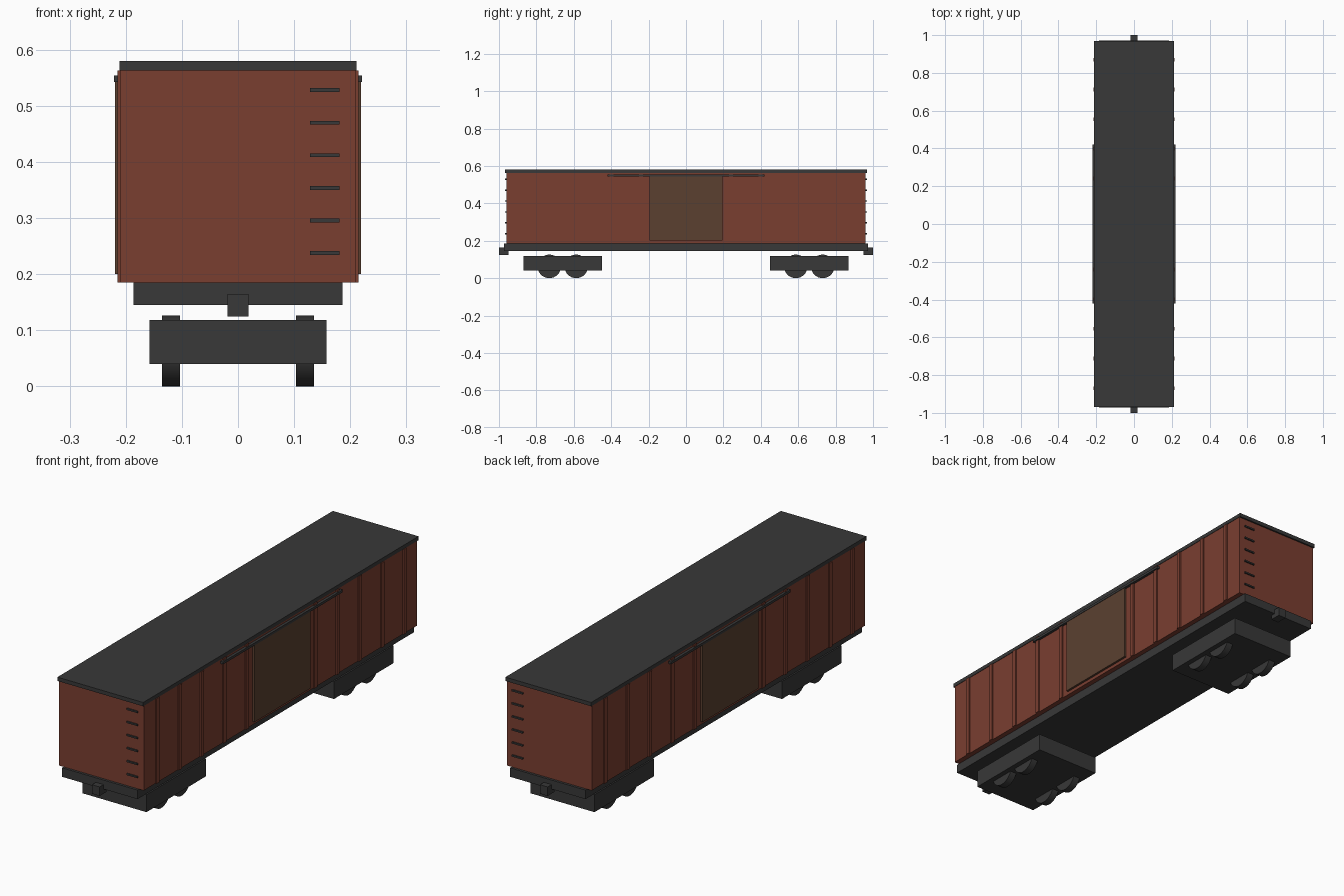
import bpy
import math

if "Cube" in bpy.data.objects:
    bpy.data.objects.remove(bpy.data.objects["Cube"])


def material(name, srgb):
    # convert 0-255 sRGB to linear
    lin = [((c / 255 + 0.055) / 1.055) ** 2.4 for c in srgb]
    m = bpy.data.materials.new(name)
    m.diffuse_color = (*lin, 1.0)
    m.use_nodes = True
    m.node_tree.nodes["Principled BSDF"].inputs["Base Color"].default_value = m.diffuse_color
    return m


RED = material("oxide_red", (122, 62, 48))
DARK = material("dark_grey", (56, 56, 56))
BROWN = material("door_brown", (91, 64, 48))


def box(name, x, y, z, mat):
    """Box from (min, max) ranges on each axis."""
    bpy.ops.mesh.primitive_cube_add(size=1, location=[(a + b) / 2 for a, b in (x, y, z)])
    ob = bpy.context.object
    ob.name = name
    ob.scale = [b - a for a, b in (x, y, z)]
    bpy.ops.object.transform_apply(location=False, rotation=False, scale=True)
    ob.data.materials.append(mat)
    return ob


def span(a, b, side):
    """Range mirrored to the given side."""
    return tuple(sorted((a * side, b * side)))


# Body, roof and underframe
box("body", (-0.209, 0.209), (-0.961, 0.961), (0.185, 0.563), RED)
box("roof", (-0.211, 0.211), (-0.968, 0.968), (0.563, 0.58), DARK)
box("underframe", (-0.186, 0.186), (-0.972, 0.972), (0.145, 0.185), DARK)

for s in (-1, 1):
    # Side ribs
    for i in range(5):
        for e in (-1, 1):
            y = e * (0.241 + i * 0.157)
            box("side_rib", span(0.205, 0.215, s), (y - 0.01, y + 0.01), (0.185, 0.563), RED)

    # Sliding door and its track
    box("door", span(0.205, 0.219, s), (-0.196, 0.196), (0.2, 0.547), BROWN)
    box("door_track", span(0.205, 0.221, s), (-0.42, 0.42), (0.543, 0.554), DARK)

    # End ladder rungs
    for i in range(6):
        z = 0.238 + i * 0.058
        box("ladder_rung", (0.128, 0.181), span(0.955, 0.967, s), (z - 0.0035, z + 0.0035), DARK)

    # Coupler
    box("coupler", (-0.019, 0.019), span(0.95, 1.0, s), (0.125, 0.165), DARK)

    # Truck with four wheels
    box("truck", (-0.158, 0.158), span(0.449, 0.869, s), (0.04, 0.118), DARK)
    for dy in (-0.072, 0.072):
        for wx in (-0.119, 0.119):
            bpy.ops.mesh.primitive_cylinder_add(
                vertices=32, radius=0.063, depth=0.032,
                location=(wx, s * 0.659 + dy, 0.063), rotation=(0, math.pi / 2, 0))
            wheel = bpy.context.object
            wheel.name = "wheel"
            wheel.data.materials.append(DARK)
            bpy.ops.object.shade_smooth_by_angle(angle=math.radians(30))
